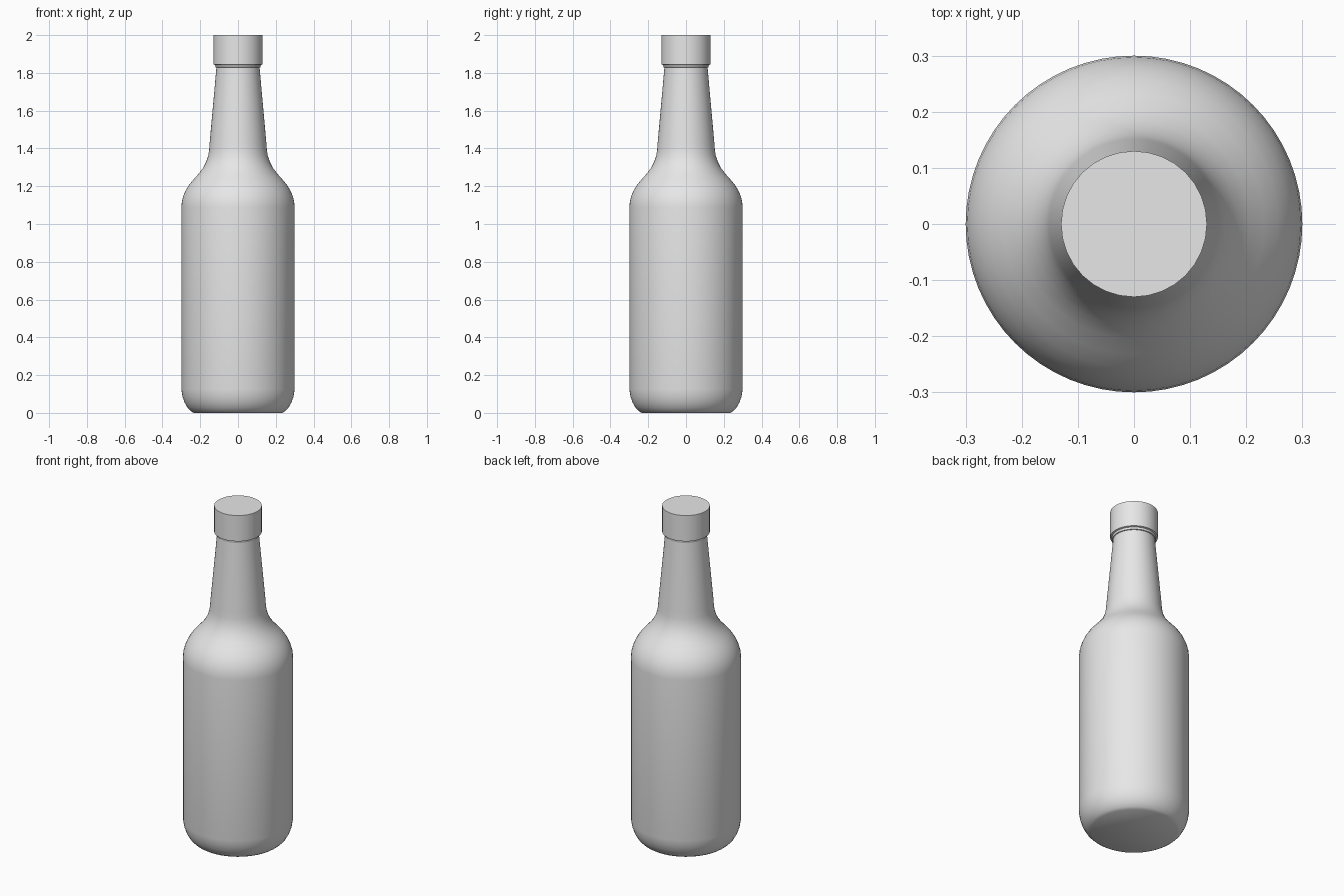
import bpy, bmesh, math

if "Cube" in bpy.data.objects:
    bpy.data.objects.remove(bpy.data.objects["Cube"])

grey = bpy.data.materials.new("plain grey")
grey.diffuse_color = (0.8, 0.8, 0.8, 1)
grey.use_nodes = True
grey.node_tree.nodes["Principled BSDF"].inputs["Base Color"].default_value = grey.diffuse_color


def lathe(name, profile, sides):
    """Revolve (radius, height) points around z and close both ends."""
    bm = bmesh.new()
    rings = []
    for r, z in profile:
        rings.append([bm.verts.new((r * math.cos(2 * math.pi * i / sides),
                                    r * math.sin(2 * math.pi * i / sides), z))
                      for i in range(sides)])
    for a, b in zip(rings, rings[1:]):
        for i in range(sides):
            j = (i + 1) % sides
            bm.faces.new((a[i], a[j], b[j], b[i]))
    bm.faces.new(rings[0][::-1])
    bm.faces.new(rings[-1])
    mesh = bpy.data.meshes.new(name)
    bm.to_mesh(mesh)
    bm.free()
    mesh.materials.append(grey)
    obj = bpy.data.objects.new(name, mesh)
    bpy.context.collection.objects.link(obj)
    bpy.ops.object.select_all(action='DESELECT')
    obj.select_set(True)
    bpy.context.view_layer.objects.active = obj
    bpy.ops.object.shade_smooth_by_angle(angle=math.radians(35))
    return obj


# bottle: rounded foot, straight body, shoulder and tapering neck
lathe("bottle_body", [
    (0.235, 0.0), (0.25, 0.01), (0.267, 0.027), (0.283, 0.055), (0.294, 0.087),
    (0.3, 0.125), (0.3, 1.09), (0.297, 1.12), (0.289, 1.15), (0.276, 1.18),
    (0.257, 1.21), (0.232, 1.24), (0.205, 1.27), (0.183, 1.3), (0.168, 1.33),
    (0.158, 1.36), (0.153, 1.39), (0.15, 1.43), (0.114, 1.83), (0.112, 1.86)], 64)

# cap with a small stepped lower rim
lathe("bottle_cap", [
    (0.113, 1.828), (0.119, 1.83), (0.121, 1.842), (0.13, 1.845), (0.13, 2.0)], 32)
